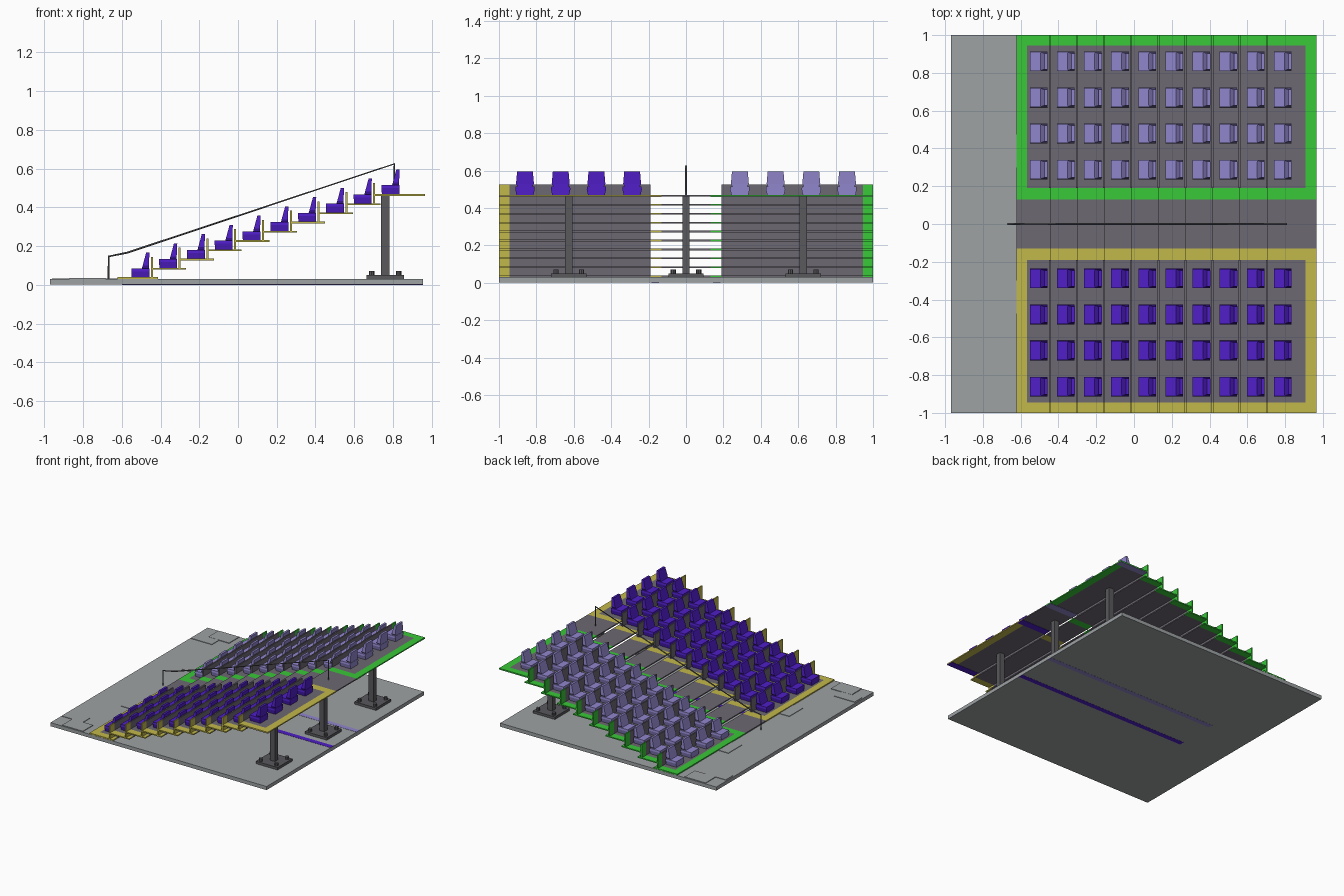
import bpy, bmesh, math

if "Cube" in bpy.data.objects:
    bpy.data.objects.remove(bpy.data.objects["Cube"])

def mat(name, c):
    m = bpy.data.materials.new(name)
    m.diffuse_color = (*c, 1)
    m.use_nodes = True
    m.node_tree.nodes["Principled BSDF"].inputs["Base Color"].default_value = m.diffuse_color
    return m

CONCRETE = mat("concrete grey", (.34, .36, .37))
DECK = mat("deck grey", (.155, .14, .17))
STEEL = mat("dark steel", (.10, .10, .11))
GREEN = mat("green", (.04, .58, .04))
YELLOW = mat("yellow", (.54, .48, .07))
PURPLE = mat("purple", (.08, .013, .58))
LAVENDER = mat("lavender", (.28, .24, .60))

def finish(name, bm, m):
    bmesh.ops.recalc_face_normals(bm, faces=bm.faces)
    me = bpy.data.meshes.new(name)
    bm.to_mesh(me)
    bm.free()
    me.materials.append(m)
    ob = bpy.data.objects.new(name, me)
    bpy.context.collection.objects.link(ob)
    return ob

def box(bm, x0, x1, y0, y1, z0, z1):
    y0, y1 = min(y0, y1), max(y0, y1)
    vs = bmesh.ops.create_cube(bm, size=1)["verts"]
    for v in vs:
        v.co = ((x0 + x1) / 2 + v.co.x * (x1 - x0),
                (y0 + y1) / 2 + v.co.y * (y1 - y0),
                (z0 + z1) / 2 + v.co.z * (z1 - z0))

def boxes(name, m, *dims):
    bm = bmesh.new()
    for d in dims:
        box(bm, *d)
    return finish(name, bm, m)

ROWS, PITCH, RISE = 10, .1435, .0477
X0, Z0 = -.445, .040            # first riser position, first tread top
XF, XB = -.622, .965            # front and back of the deck

def tread(i):
    x0 = XF if i == 0 else X0 + PITCH * (i - 1)
    x1 = XB if i == ROWS - 1 else X0 + PITCH * i + .033
    return x0, x1, Z0 + RISE * i - .009, Z0 + RISE * i

# ground slab and raised paving slabs
boxes("ground_slab", CONCRETE, (-.97, .955, -1, 1, .001, .03))
pavers = []
for s in (1, -1):
    pavers += [(-.87, -.685, s * .865, s * .995, .03, .035),
               (-.96, -.775, s * .775, s * .865, .03, .034),
               (-.71, -.62, s * .30, s * .475, .03, .034)]
boxes("paving_slabs", CONCRETE, *pavers)

# central aisle treads
boxes("aisle_steps", DECK, *[(tread(i)[0], tread(i)[1], -.13, .13, *tread(i)[2:])
                             for i in range(ROWS)])

def seat_mesh(bm, x, y, z):
    # cushion block, tapered towards the floor, then a leaning backrest
    def hexa(bottom, top):
        vs = []
        for (xa, xb, h, zz) in (bottom, top):
            vs += [bm.verts.new((x + px, y + py, z + zz)) for px, py in
                   ((xa, -h), (xb, -h), (xb, h), (xa, h))]
        for f in ((3, 2, 1, 0), (4, 5, 6, 7), (0, 1, 5, 4), (1, 2, 6, 5),
                  (2, 3, 7, 6), (3, 0, 4, 7)):
            bm.faces.new([vs[k] for k in f])
    hexa((-.045, .046, .045, 0), (-.047, .046, .052, .030))
    hexa((-.047, .046, .052, .030), (-.047, .046, .050, .046))
    hexa((.008, .044, .040, .046), (.012, .044, .048, .060))
    hexa((.012, .044, .048, .060), (.030, .047, .042, .127))

for s, trim, seat_col, side in ((1, GREEN, LAVENDER, "left"), (-1, YELLOW, PURPLE, "right")):
    deck, border, seats = bmesh.new(), bmesh.new(), bmesh.new()
    for i in range(ROWS):
        x0, x1, z0, z1 = tread(i)
        a, b = x0, x1
        # coloured frame: inner and outer edges, front of first row, back of last
        box(border, x0, x1, s * .13, s * .19, z0, z1)
        box(border, x0, x1, s * .945, s, z0, z1)
        if i == 0:
            a = XF + .055
            box(border, x0, a, s * .19, s * .945, z0, z1)
        if i == ROWS - 1:
            b = XB - .058
            box(border, b, x1, s * .19, s * .945, z0, z1)
        box(deck, a, b, s * .19, s * .945, z0, z1)
        # riser panels behind each row
        if i < ROWS - 1:
            rx = X0 + PITCH * i
            box(deck, rx - .005, rx + .005, s * .19, s * .945, z1, z1 + .105)
            box(border, rx - .005, rx + .005, s * .945, s, z1, z1 + .105)
        for k in range(4):
            seat_mesh(seats, -.504 + PITCH * i, s * (.288 + .191 * k), z1)
    finish(side + "_deck", deck, DECK)
    finish(side + "_frame", border, trim)
    finish(side + "_seats", seats, seat_col)
    # painted ground strip and underside strips of the top row
    tx0, tx1, tz, _ = tread(ROWS - 1)
    boxes(side + "_painted_strips", seat_col,
          (-.60, .955, s * .145, s * .185, 0, .0315),
          (tx0, tx1, s * .13, s * .19, tz - .002, tz),
          (tx0, tx1, s * .945, s, tz - .002, tz))

# support columns with foot plates and bolts
CX = .76
for n, y in (("right", -.627), ("middle", 0), ("left", .627)):
    boxes(n + "_column", STEEL,
          (CX - .022, CX + .022, y - .02, y + .02, .04, .462),
          (CX - .097, CX + .097, y - .094, y + .094, .03, .05))
    bm = bmesh.new()
    for sx in (-1, 1):
        for sy in (-1, 1):
            r = bmesh.ops.create_cone(bm, cap_ends=True, segments=8, radius1=.014,
                                      radius2=.014, depth=.022)
            bmesh.ops.translate(bm, verts=r["verts"],
                                vec=(CX + sx * .07, y + sy * .068, .061))
    finish(n + "_column_bolts", bm, STEEL)

# handrail along the aisle
cu = bpy.data.curves.new("handrail", "CURVE")
cu.dimensions = "3D"
cu.bevel_depth = .005
cu.bevel_resolution = 1
cu.use_fill_caps = True
pts = [(-.668, .03), (-.668, .147), (-.57, .167), (.807, .625), (.807, .466)]
sp = cu.splines.new("POLY")
sp.points.add(len(pts) - 1)
for p, (x, z) in zip(sp.points, pts):
    p.co = (x, 0, z, 1)
cu.materials.append(STEEL)
bpy.context.collection.objects.link(bpy.data.objects.new("handrail", cu))
